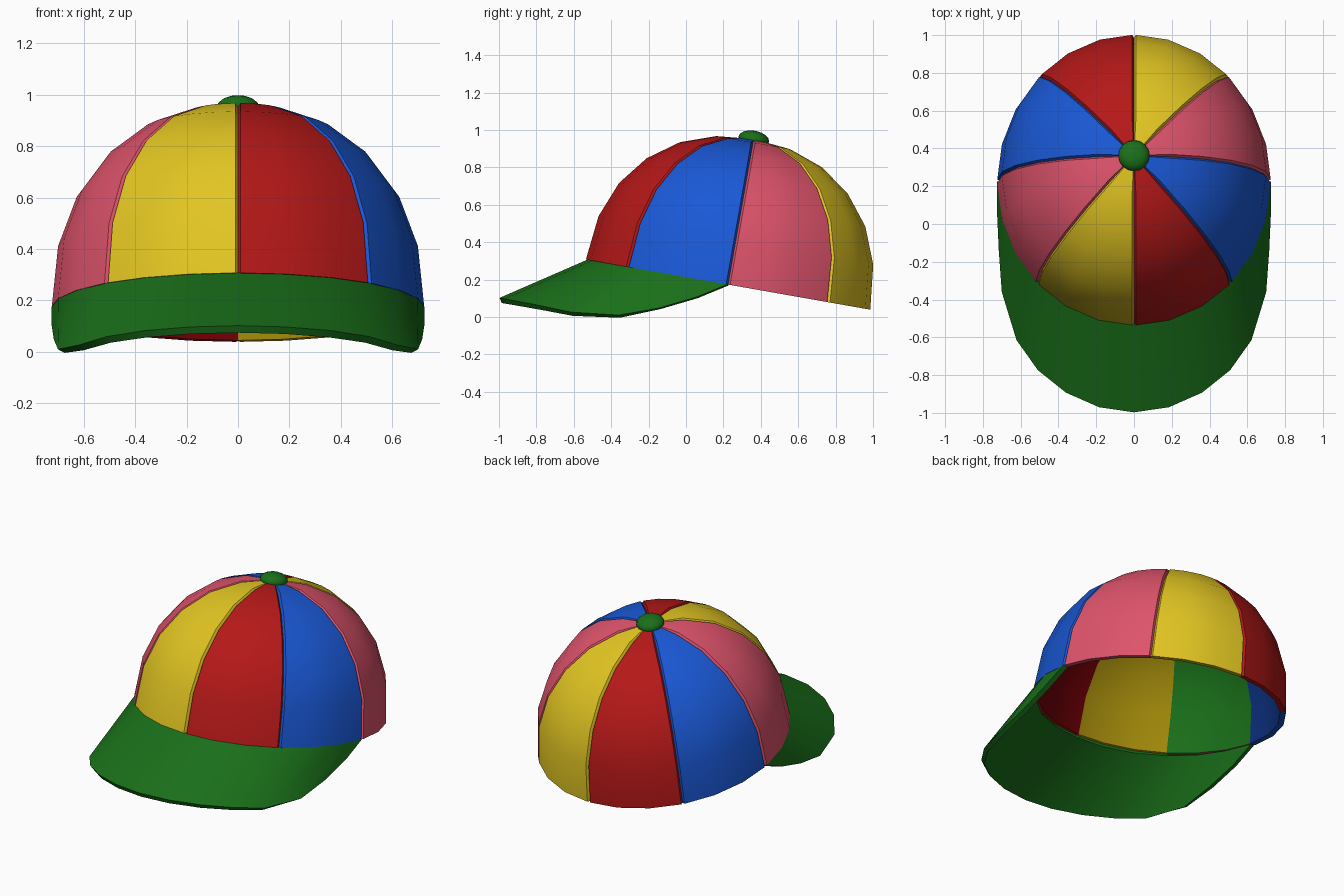
import bpy, bmesh, math
from mathutils import Matrix, Vector

if "Cube" in bpy.data.objects:
    bpy.data.objects.remove(bpy.data.objects["Cube"])

TILT = math.radians(10)
RX, RY = 0.724, 0.772                 # half width and half length of the rim
CENTRE = Vector((0, 0.225, 0.173))
PLACE = Matrix.Translation(CENTRE) @ Matrix.Rotation(-TILT, 4, 'X')
LINING = 0.955                        # lining size relative to the crown


def material(name, rgb):
    m = bpy.data.materials.new(name)
    m.diffuse_color = (*rgb, 1)
    m.use_nodes = True
    m.node_tree.nodes["Principled BSDF"].inputs["Base Color"].default_value = m.diffuse_color
    return m


pink = material("pink", (0.74, 0.088, 0.15))
yellow = material("yellow", (0.76, 0.56, 0.016))
red = material("red", (0.46, 0.009, 0.009))
blue = material("blue", (0.010, 0.098, 0.67))
green = material("green", (0.010, 0.160, 0.010))
dark_yellow = material("dark yellow lining", (0.36, 0.25, 0.003))
dark_red = material("dark red lining", (0.17, 0.0, 0.002))
dark_blue = material("dark blue lining", (0.004, 0.032, 0.23))


def finish(name, bm, mats, angle, thickness=0):
    me = bpy.data.meshes.new(name)
    bm.to_mesh(me)
    bm.free()
    for m in mats:
        me.materials.append(m)
    ob = bpy.data.objects.new(name, me)
    bpy.context.collection.objects.link(ob)
    bpy.ops.object.select_all(action='DESELECT')
    ob.select_set(True)
    bpy.context.view_layer.objects.active = ob
    if thickness:
        sol = ob.modifiers.new("thickness", 'SOLIDIFY')
        sol.thickness = thickness
        sol.offset = -1
        bpy.ops.object.modifier_apply(modifier=sol.name)
    bpy.ops.object.shade_smooth_by_angle(angle=math.radians(angle))
    return ob


# Crown: eight panels with sewn-in grooves, plus an inner lining and rim
heights = [0, 0.24, 0.434, 0.59, 0.705, 0.771]
APEX = 0.79
bm = bmesh.new()


def ring_point(angle, k, shrink):
    r = math.cos(math.radians(15 * k))
    return PLACE @ Vector((RX * r * math.cos(angle) * shrink,
                           RY * r * math.sin(angle) * shrink,
                           heights[k] * shrink))


def shell(lining):
    cols = []
    for p in range(8):
        for j in range(5):
            col = []
            for k in range(6):
                r = RX * math.cos(math.radians(15 * k))
                d = 0.010 / r
                a = math.radians(45 * p) + [0, d, math.radians(15), math.radians(30),
                                            math.radians(45) - d][j]
                s = LINING if lining else (0.98 if j == 0 else 1.0)
                col.append(bm.verts.new(ring_point(a, k, s)))
            cols.append(col)
    top = bm.verts.new(PLACE @ Vector((0, 0, APEX * (LINING if lining else 1))))
    for c in range(40):
        a, b = cols[c], cols[(c + 1) % 40]
        panel = (c // 5) % 4
        quads = [(a[k], b[k], b[k + 1], a[k + 1]) for k in range(5)] + [(a[5], b[5], top)]
        for q in quads:
            f = bm.faces.new(q[::-1] if lining else q)
            # lining: green behind pink, darker shades behind the others
            f.material_index = panel + 4 if lining else panel
    return cols


outer, inner = shell(False), shell(True)
for c in range(40):
    n = (c + 1) % 40
    f = bm.faces.new((outer[n][0], outer[c][0], inner[c][0], inner[n][0]))
    f.material_index = (c // 5) % 4
finish("crown", bm, [pink, yellow, red, blue, green, dark_yellow, dark_red, dark_blue], 35)

# Brim: curved sheet from the front half of the rim to a drooping outer edge
edge = [(0.724, 0.225, 0.175), (0.725, 0.06, 0.108), (0.716, -0.14, 0.049),
        (0.70, -0.36, 0.01), (0.622, -0.615, 0.026), (0.508, -0.775, 0.060),
        (0.36, -0.893, 0.083), (0.185, -0.97, 0.097), (0, -0.997, 0.102)]


def rim(deg):
    s = 1 - 0.015 * math.sin(math.radians(deg))      # tuck slightly under the crown
    return PLACE @ Vector((RX * s * math.cos(math.radians(deg)),
                           -RY * s * math.sin(math.radians(deg)), 0.003))


root = [rim(0).lerp(rim(15), t / 3) for t in range(3)] + [rim(d) for d in range(15, 91, 15)]
edge = [Vector(p) for p in edge]
edge[0] = root[0].copy()


def both_sides(pts):
    return pts + [Vector((-p.x, p.y, p.z)) for p in pts[-2::-1]]


bm = bmesh.new()
rv = [bm.verts.new(p) for p in both_sides(root)]
ev = [bm.verts.new(p) for p in both_sides(edge)]
for i in range(len(rv) - 1):
    bm.faces.new((rv[i], rv[i + 1], ev[i + 1], ev[i]))
bmesh.ops.remove_doubles(bm, verts=bm.verts, dist=1e-4)
finish("brim", bm, [green], 50, thickness=0.03)

# Button on the top of the crown
bm = bmesh.new()
bmesh.ops.create_uvsphere(bm, u_segments=16, v_segments=8, radius=1)
bm.transform(PLACE @ Matrix.Translation((0, 0, APEX)) @ Matrix.Diagonal((0.083, 0.083, 0.045, 1)))
finish("top_button", bm, [green], 60)
